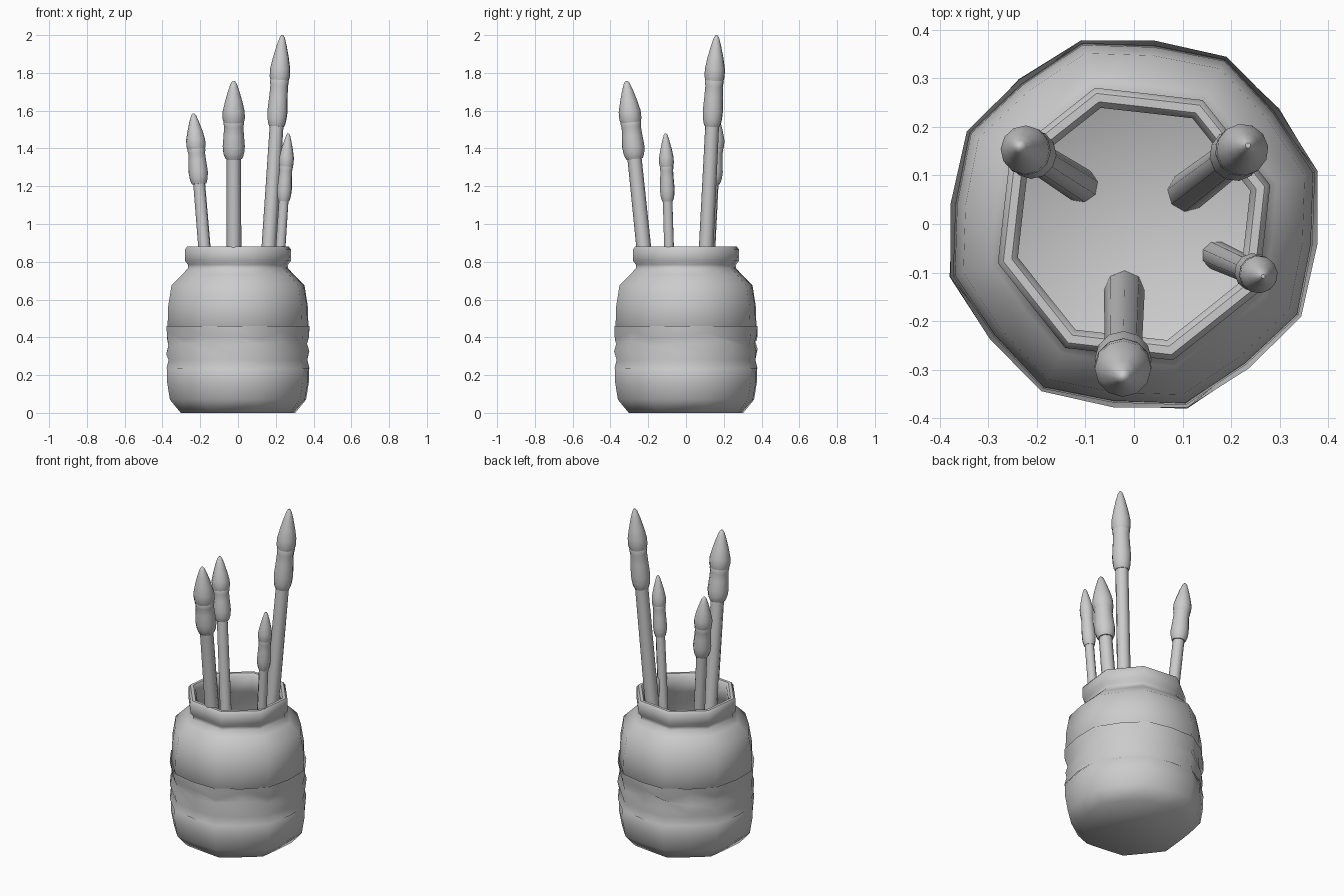
import bpy, bmesh, math
from mathutils import Vector

if "Cube" in bpy.data.objects:
    bpy.data.objects.remove(bpy.data.objects["Cube"])

clay = bpy.data.materials.new("plain_grey")
clay.use_nodes = True
GREY = (0.6, 0.6, 0.6, 1)
clay.diffuse_color = GREY
clay.node_tree.nodes["Principled BSDF"].inputs["Base Color"].default_value = GREY
TURN = math.radians(16)


def finish(name, bm, angle=50):
    """Turn a bmesh into a smooth-shaded object with sharp creases."""
    bmesh.ops.recalc_face_normals(bm, faces=bm.faces)
    mesh = bpy.data.meshes.new(name)
    bm.to_mesh(mesh)
    bm.free()
    mesh.materials.append(clay)
    obj = bpy.data.objects.new(name, mesh)
    bpy.context.collection.objects.link(obj)
    bpy.ops.object.select_all(action="DESELECT")
    obj.select_set(True)
    bpy.context.view_layer.objects.active = obj
    bpy.ops.object.shade_smooth_by_angle(angle=math.radians(angle))
    return obj


def bridge(bm, rings, caps=True):
    """Skin a stack of equal rings, closing both ends."""
    n = len(rings[0])
    for a, b in zip(rings, rings[1:]):
        for i in range(n):
            j = (i + 1) % n
            bm.faces.new((a[i], a[j], b[j], b[i]))
    if caps:
        bm.faces.new(rings[0][::-1])
        bm.faces.new(rings[-1])


def lathe(name, profile, wobble=None, caps=True):
    """Rounded octagon pot: each profile point is radius, height, mid-side factor."""
    bm = bmesh.new()
    rings = []
    for k, (r, z, mid) in enumerate(profile):
        ring = []
        for i in range(16):
            a = TURN + i * math.tau / 16
            rr = r * (mid if i % 2 else 1)
            dr, dz = wobble(k, i) if wobble else (0, 0)
            ring.append(bm.verts.new(((rr + dr) * math.cos(a), (rr + dr) * math.sin(a), z + dz)))
        rings.append(ring)
    bridge(bm, rings, caps)
    return finish(name, bm)


# Hollow jar: outside from the base up, over the rim, down to the inner floor
lathe("jar", [
    (0.315, 0, 0.93), (0.375, 0.07, 0.95), (0.39, 0.16, 0.955), (0.392, 0.235, 0.955),
    (0.374, 0.26, 0.955), (0.374, 0.44, 0.955), (0.388, 0.46, 0.955), (0.384, 0.57, 0.955),
    (0.366, 0.675, 0.955), (0.305, 0.735, 0.94), (0.276, 0.765, 0.925), (0.276, 0.785, 0.925),
    (0.292, 0.805, 0.925), (0.292, 0.865, 0.925), (0.28, 0.88, 0.925), (0.262, 0.88, 0.925),
    (0.249, 0.865, 0.925), (0.249, 0.77, 0.925), (0.335, 0.66, 0.95), (0.345, 0.1, 0.95),
    (0.3, 0.05, 0.93)])


# Uneven band around the belly
def ripple(k, i):
    if k == 1:
        return (-0.012 if i % 4 == 1 else 0.002), 0.02 * math.cos(i * 2.4)
    if k in (2, 3):
        return 0.004 * math.sin(i * 1.7), 0.015 * math.sin(i * 2.1)
    return 0, 0


lathe("belly_band", [
    (0.394, 0.46, 0.965), (0.39, 0.405, 0.965), (0.38, 0.365, 0.965),
    (0.392, 0.325, 0.965), (0.382, 0.28, 0.965), (0.394, 0.235, 0.965)], ripple, caps=False)


def rod(name, base, axis, profile, sides):
    """Round part along a leaning axis; profile is distance, radius."""
    bm = bmesh.new()
    turn = axis.to_track_quat("Z", "Y")
    rings = []
    for d, r in profile:
        rings.append([bm.verts.new(base + turn @ Vector(
            (r * math.cos(i * math.tau / sides), r * math.sin(i * math.tau / sides), d)))
            for i in range(sides)])
    bridge(bm, rings)
    return finish(name, bm, 55)


def brush(name, foot, tip, handle_r, r, metal, hair):
    """Paint brush: tapered handle, bulging ferrule and pointed bristles."""
    base, top = Vector(foot), Vector(tip)
    axis = (top - base).normalized()
    length = (top - base).length
    joint = length - hair
    low = joint - metal
    rod(name + "_handle", base, axis, [
        (0, handle_r), (low - 0.04, handle_r * 0.9), (low + 0.01, handle_r * 0.9)], 8)
    rod(name + "_ferrule", base, axis, [
        (low - 0.01, r * 0.72), (low + 0.005, r * 0.84), (low + metal * 0.12, r * 0.92),
        (low + metal * 0.3, r * 0.98), (low + metal * 0.6, r * 0.9),
        (joint - metal * 0.15, r * 0.85), (joint - 0.01, r * 0.92), (joint, r * 0.85)], 12)
    rod(name + "_bristles", base, axis, [
        (joint - 0.01, r * 0.86), (joint + hair * 0.06, r * 0.98), (joint + hair * 0.25, r * 0.97),
        (joint + hair * 0.5, r * 0.76), (joint + hair * 0.75, r * 0.5),
        (joint + hair * 0.94, r * 0.26), (length, r * 0.1)], 12)


brush("front_brush", (-0.02, -0.138, 0.05), (-0.023, -0.315, 1.757), 0.042, 0.06, 0.19, 0.215)
brush("tall_brush", (0.11, 0.066, 0.05), (0.235, 0.162, 2.0), 0.041, 0.055, 0.24, 0.235)
brush("right_brush", (-0.11, 0.08, 0.05), (-0.236, 0.16, 1.585), 0.036, 0.052, 0.18, 0.185)
brush("small_brush", (0.17, -0.065, 0.05), (0.266, -0.108, 1.48), 0.03, 0.04, 0.18, 0.17)
